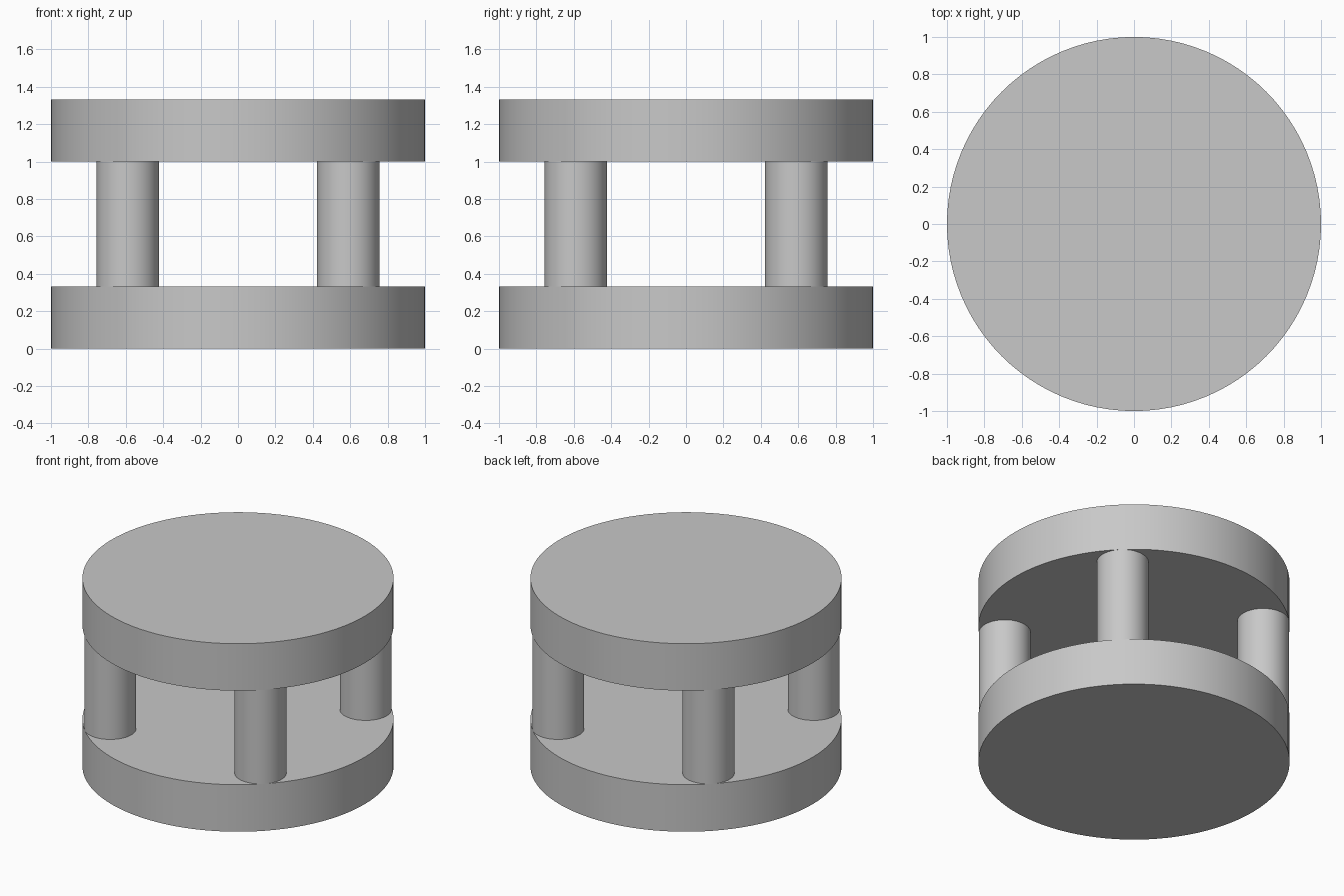
import bpy
import math

cube = bpy.data.objects.get("Cube")
if cube:
    bpy.data.objects.remove(cube, do_unlink=True)

DISC_RADIUS = 1.0
DISC_HEIGHT = 1 / 3
PILLAR_RADIUS = 1 / 6
PILLAR_HEIGHT = 2 / 3

# Single light grey finish
GREY = (0.58, 0.58, 0.58, 1)
grey = bpy.data.materials.new("light grey")
grey.use_nodes = True
grey.diffuse_color = GREY
grey.node_tree.nodes["Principled BSDF"].inputs["Base Color"].default_value = GREY


def cylinder(name, radius, height, x, y, base, sides):
    """Upright cylinder standing on the height given by base."""
    bpy.ops.mesh.primitive_cylinder_add(
        vertices=sides, radius=radius, depth=height,
        location=(x, y, base + height / 2))
    obj = bpy.context.object
    obj.name = name
    obj.data.materials.append(grey)
    bpy.ops.object.shade_smooth_by_angle(angle=math.radians(30))
    return obj


# Base and top discs
cylinder("base_disc", DISC_RADIUS, DISC_HEIGHT, 0, 0, 0, 96)
cylinder("top_disc", DISC_RADIUS, DISC_HEIGHT, 0, 0,
         DISC_HEIGHT + PILLAR_HEIGHT, 96)

# Four pillars on the diagonals, each touching the rim
offset = (DISC_RADIUS - PILLAR_RADIUS) / math.sqrt(2)
for front_back, y in (("front", -offset), ("back", offset)):
    for side, x in (("right", -offset), ("left", offset)):
        cylinder(f"{front_back}_{side}_pillar", PILLAR_RADIUS, PILLAR_HEIGHT,
                 x, y, DISC_HEIGHT, 48)
